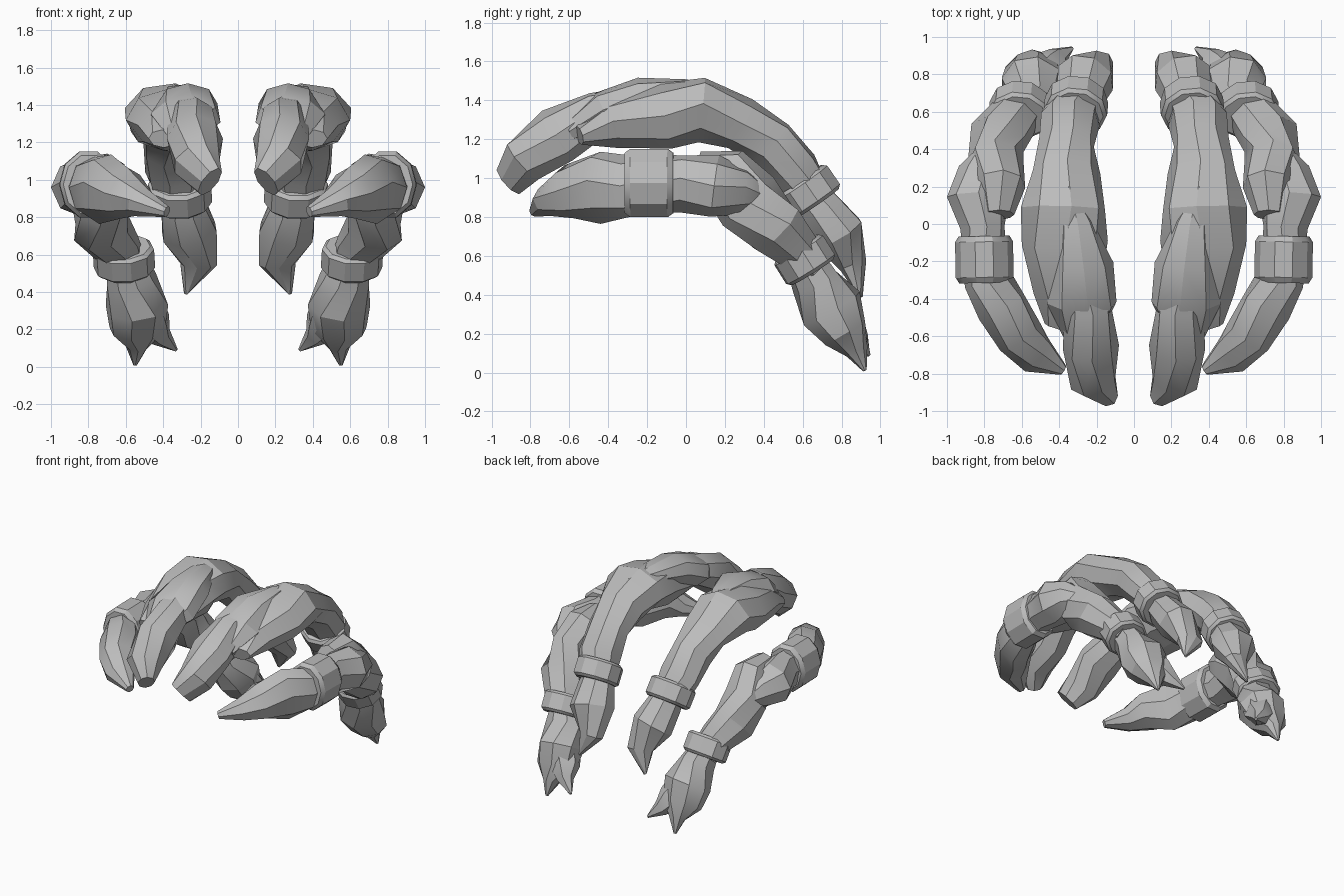
import bpy, bmesh, math
from mathutils import Vector

if "Cube" in bpy.data.objects:
    bpy.data.objects.remove(bpy.data.objects["Cube"])

mat = bpy.data.materials.new("hair grey")
mat.diffuse_color = (0.5, 0.5, 0.5, 1)
mat.use_nodes = True
mat.node_tree.nodes["Principled BSDF"].inputs["Base Color"].default_value = mat.diffuse_color


def loft(name, centres, sizes, tangents, sides, twist, angle):
    """Skin elliptical rings along a path and mirror the result across x."""
    bm = bmesh.new()
    rings = []
    for i, (c, (w, h), t) in enumerate(zip(centres, sizes, tangents)):
        side = t.cross(Vector((0, 0, 1))).normalized()
        up = side.cross(t).normalized()
        ring = []
        for k in range(sides):
            a = 2 * math.pi * k / sides + twist * (i % 2)
            ring.append(bm.verts.new(c + side * w * math.cos(a) + up * h * math.sin(a)))
        rings.append(ring)
    for a, b in zip(rings, rings[1:]):
        for k in range(sides):
            n = (k + 1) % sides
            bm.faces.new((a[k], a[n], b[n], b[k]))
    bm.faces.new(rings[0])
    bm.faces.new(rings[-1])
    bmesh.ops.recalc_face_normals(bm, faces=bm.faces)
    me = bpy.data.meshes.new(name)
    bm.to_mesh(me)
    bm.free()
    me.materials.append(mat)
    ob = bpy.data.objects.new(name, me)
    bpy.context.collection.objects.link(ob)
    bpy.context.view_layer.objects.active = ob
    ob.select_set(True)
    bpy.ops.object.shade_smooth_by_angle(angle=math.radians(angle))
    ob.select_set(False)
    ob.modifiers.new("mirror", 'MIRROR')
    return ob


def lock(name, rows, sides=8, twist=0.2):
    """Hair lock from rows of x, y, z, half width, half height."""
    cs = [Vector(r[:3]) for r in rows]
    last = len(cs) - 1
    ts = [(cs[min(i + 1, last)] - cs[max(i - 1, 0)]).normalized() for i in range(last + 1)]
    loft(name, cs, [r[3:] for r in rows], ts, sides, twist, 28)


def band(name, centre, axis, w, h, length):
    """Bevelled hair tie."""
    c, t = Vector(centre), Vector(axis).normalized()
    steps = [(-.5, .88), (-.38, 1), (.38, 1), (.5, .88)]
    loft(name, [c + t * length * s for s, _ in steps], [(w * f, h * f) for _, f in steps],
         [t] * 4, 10, 0, 30)


# Upper strand: front lock, overlapping lock, main body
lock("upper_front_lock", [
    (.15, -.91, .99, .06, .10), (.22, -.83, 1.09, .13, .13), (.23, -.66, 1.22, .15, .15),
    (.25, -.45, 1.33, .13, .12), (.29, -.20, 1.43, .04, .05)])
lock("upper_middle_lock", [
    (.28, -.60, 1.24, .10, .06), (.28, -.42, 1.33, .19, .12), (.27, -.22, 1.41, .16, .11),
    (.32, 0, 1.44, .10, .07), (.35, .20, 1.44, .02, .03)])
lock("upper_main_lock", [
    (.40, -.55, 1.22, .08, .05), (.36, -.38, 1.27, .18, .12), (.37, -.10, 1.32, .23, .17),
    (.38, .08, 1.35, .23, .17), (.36, .28, 1.28, .18, .14), (.36, .44, 1.17, .15, .14),
    (.34, .56, 1.04, .16, .13), (.31, .66, .88, .13, .11)])
band("upper_band", (.31, .63, .93), (-.05, .55, -.8), .17, .16, .15)
lock("upper_tail", [
    (.30, .61, .96, .10, .10), (.29, .68, .85, .13, .12), (.26, .78, .72, .16, .14),
    (.21, .86, .55, .10, .07), (.28, .90, .39, .01, .01)])

# Lower strand: front lock, tie, knot, back lock
lock("lower_front_lock", [
    (.38, -.78, .83, .03, .03), (.52, -.70, .88, .11, .08), (.61, -.60, .93, .13, .14),
    (.71, -.44, .95, .14, .19), (.78, -.30, .96, .13, .16), (.80, -.16, .97, .12, .15)])
band("lower_front_band", (.80, -.19, .975), (.02, 1, 0), .155, .185, .25)
lock("lower_knot", [
    (.80, -.18, .97, .12, .15), (.81, -.02, .97, .12, .15), (.83, .15, .96, .17, .16),
    (.82, .29, .93, .12, .12), (.80, .37, .92, .06, .07)])
lock("lower_back_lock", [
    (.72, .05, 1.06, .08, .08), (.72, .20, 1.01, .14, .16), (.74, .32, .88, .15, .18),
    (.73, .46, .74, .16, .16), (.65, .56, .64, .14, .12), (.60, .64, .54, .12, .10)])
band("lower_back_band", (.61, .61, .58), (-.05, .5, -.8), .165, .15, .15)

# Forked lower tail
lock("lower_tail", [
    (.61, .60, .60, .10, .10), (.57, .66, .47, .14, .12), (.54, .75, .33, .17, .17),
    (.54, .82, .20, .15, .12), (.54, .88, .11, .06, .06), (.55, .92, .01, .01, .01)])
lock("lower_tail_fork", [
    (.52, .74, .36, .12, .10), (.46, .83, .23, .11, .10), (.41, .89, .16, .06, .06),
    (.33, .94, .09, .01, .01)], sides=6)
